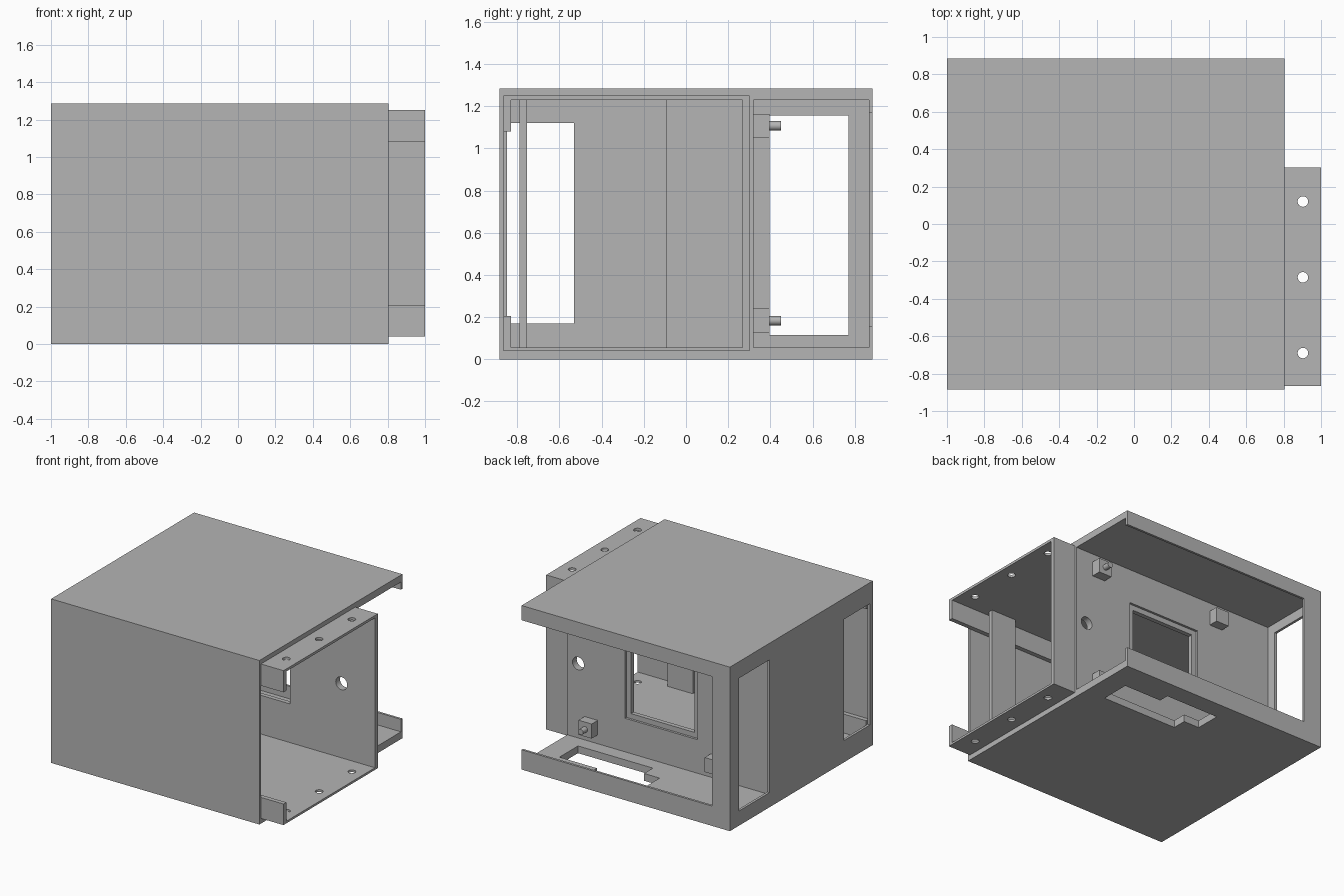
import bpy, bmesh
from math import pi
from mathutils import Matrix

cube = bpy.data.objects.get("Cube")
if cube:
    bpy.data.objects.remove(cube, do_unlink=True)

grey = bpy.data.materials.new("plain grey")
grey.use_nodes = True
grey.diffuse_color = (0.46, 0.46, 0.46, 1)
grey.node_tree.nodes["Principled BSDF"].inputs["Base Color"].default_value = (0.46, 0.46, 0.46, 1)


def add_object(name, bm):
    bmesh.ops.recalc_face_normals(bm, faces=bm.faces)
    mesh = bpy.data.meshes.new(name)
    bm.to_mesh(mesh)
    bm.free()
    mesh.materials.append(grey)
    obj = bpy.data.objects.new(name, mesh)
    bpy.context.collection.objects.link(obj)
    return obj


def box(name, x, y, z):
    """Box from (low, high) ranges."""
    bm = bmesh.new()
    bmesh.ops.create_cube(bm, size=1)
    for v in bm.verts:
        v.co = [lo + (c + 0.5) * (hi - lo) for c, (lo, hi) in zip(v.co, (x, y, z))]
    return add_object(name, bm)


def rod(name, centre, radius, length, axis="Z"):
    bm = bmesh.new()
    turn = Matrix.Rotation(pi / 2, 4, "X") if axis == "Y" else Matrix()
    bmesh.ops.create_cone(bm, cap_ends=True, segments=32, radius1=radius, radius2=radius,
                          depth=length, matrix=Matrix.Translation(centre) @ turn)
    return add_object(name, bm)


def prism(name, points, z):
    """Vertical prism over an outline."""
    bm = bmesh.new()
    face = bm.faces.new([bm.verts.new((px, py, z[0])) for px, py in points])
    top = bmesh.ops.extrude_face_region(bm, geom=[face])["geom"]
    bmesh.ops.translate(bm, vec=(0, 0, z[1] - z[0]),
                        verts=[g for g in top if isinstance(g, bmesh.types.BMVert)])
    return add_object(name, bm)


def cut(obj, cutters):
    """Subtract every cutter, then discard it."""
    for cutter in cutters:
        cutter.hide_render = True
        mod = obj.modifiers.new("cut", "BOOLEAN")
        mod.operation, mod.solver, mod.object = "DIFFERENCE", "EXACT", cutter
    bpy.context.view_layer.update()
    graph = bpy.context.evaluated_depsgraph_get()
    mesh = bpy.data.meshes.new_from_object(obj.evaluated_get(graph))
    obj.modifiers.clear()
    obj.data = mesh
    for cutter in cutters:
        bpy.data.objects.remove(cutter, do_unlink=True)


END = 0.805          # open end of the housing
INNER = -0.98        # inside of its closed end

# Housing: two bays separated by a dividing wall
housing = box("housing", (-1, END), (-0.885, 0.885), (0, 1.285))
floor_outline = [(0.635, 0.43), (0.635, 0.66), (0.31, 0.66), (0.31, 0.74),
                 (-0.15, 0.74), (-0.15, 0.54), (-0.015, 0.54), (-0.015, 0.43)]
cut(housing, [
    box("front_bay", (INNER, 1.1), (-0.865, 0.302), (0.04, 1.25)),
    box("rear_bay", (INNER, 1.1), (0.32, 0.867), (0.057, 1.23)),
    box("rear_opening", (-0.845, 1.1), (0.8, 1), (0.155, 1.17)),
    box("side_opening_rear", (-1.1, -0.9), (0.395, 0.77), (0.115, 1.155)),
    box("side_opening_front", (-1.1, -0.9), (-0.85, -0.53), (0.17, 1.12)),
    box("divider_window", (-0.325, 0.305), (0.25, 0.4), (0.32, 0.96)),
    rod("divider_hole", (0.71, 0.31, 0.64), 0.05, 0.2, "Y"),
    prism("floor_cutout", floor_outline, (-0.1, 0.1)),
])

# Sliding tray: rectangular sleeve that sticks out of the housing
tray = box("sliding_tray", (INNER, 1), (-0.865, 0.302), (0.04, 1.25))
cut(tray, [
    box("tray_hollow", (-1.1, 1.1), (-0.83, 0.267), (0.057, 1.23)),
    box("tray_front_slot", (-1.1, 1.1), (-1, -0.8), (0.205, 1.08)),
    box("tray_window", (-0.285, 0.265), (0.2, 0.4), (0.36, 0.92)),
    rod("tray_wall_hole", (0.71, 0.28, 0.64), 0.05, 0.2, "Y"),
] + [rod("screw_hole", (0.903, y, 0.64), 0.028, 2) for y in (0.12, -0.285, -0.69)])

# Upright bar and end panel inside the tray
box("tray_upright_bar", (0.47, 0.69), (-0.79, -0.755), (0.057, 1.23))
box("tray_end_panel", (INNER, -0.945), (-0.095, 0.267), (0.057, 1.23))

# Mounting blocks on the dividing wall, pins on the pair near the open end
for level, z in (("lower", 0.183), ("upper", 1.107)):
    for side, x in (("left", 0.598), ("right", -0.495)):
        box(f"{level}_{side}_block", (x - 0.057, x + 0.057), (0.32, 0.395),
            (z - 0.057, z + 0.057))
    pin = rod(f"{level}_pin", (0.598, 0.42, z), 0.022, 0.06, "Y")
    for poly in pin.data.polygons:
        poly.use_smooth = len(poly.vertices) == 4
